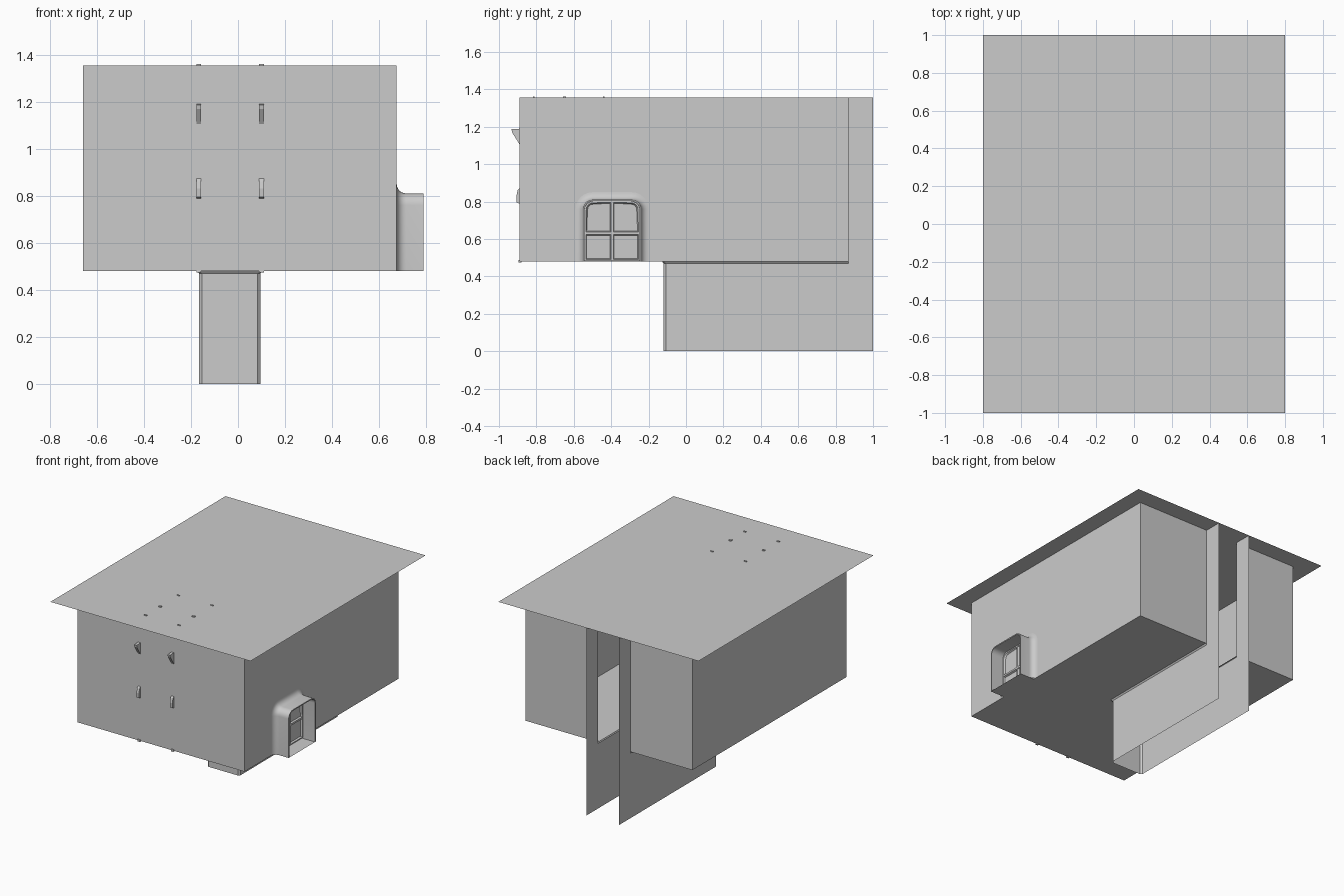
import bpy
import bmesh
import math

cube = bpy.data.objects.get("Cube")
if cube:
    bpy.data.objects.remove(cube, do_unlink=True)

grey = bpy.data.materials.new("plain grey")
grey.use_nodes = True
colour = (0.6, 0.6, 0.6, 1)
grey.diffuse_color = colour
grey.node_tree.nodes["Principled BSDF"].inputs["Base Color"].default_value = colour

# Main dimensions
LEFT, RIGHT, FRONT, BACK = 0.675, -0.66, -0.89, 0.87
FLOOR, ROOF = 0.48, 1.355
SLOT_R, SLOT_L, SLOT_FRONT = -0.165, 0.095, -0.12


def finish(name, bm):
    mesh = bpy.data.meshes.new(name)
    bm.to_mesh(mesh)
    bm.free()
    mesh.materials.append(grey)
    obj = bpy.data.objects.new(name, mesh)
    bpy.context.collection.objects.link(obj)
    return obj


def sheet(name, points):
    bm = bmesh.new()
    bm.faces.new([bm.verts.new(p) for p in points])
    return finish(name, bm)


def loft(name, rows):
    """Skin a surface across successive open rows of points."""
    bm = bmesh.new()
    grid = [[bm.verts.new(p) for p in row] for row in rows]
    for a, b in zip(grid, grid[1:]):
        for i in range(len(a) - 1):
            bm.faces.new((a[i], a[i + 1], b[i + 1], b[i]))
    return finish(name, bm)


def prism(name, x, width, profile):
    """Extrude a (y, z) profile sideways about x."""
    bm = bmesh.new()
    face = bm.faces.new([bm.verts.new((x - width / 2, y, z)) for y, z in profile])
    new = bmesh.ops.extrude_face_region(bm, geom=[face])["geom"]
    bmesh.ops.translate(bm, vec=(width, 0, 0),
                        verts=[v for v in new if isinstance(v, bmesh.types.BMVert)])
    bmesh.ops.recalc_face_normals(bm, faces=bm.faces)
    return finish(name, bm)


# Roof sheet
sheet("roof", [(-0.8, -1, ROOF), (0.8, -1, ROOF), (0.8, 1, ROOF), (-0.8, 1, ROOF)])

# Walls, open at the back between the fins
plan = [(SLOT_R, BACK), (RIGHT, BACK), (RIGHT, FRONT),
        (LEFT, FRONT), (LEFT, BACK), (SLOT_L, BACK)]
loft("walls", [[(x, y, z) for x, y in plan] for z in (FLOOR, ROOF)])

# Floor, slotted above the lower channel
slot = [(SLOT_L, SLOT_FRONT), (SLOT_R, SLOT_FRONT)]
sheet("floor", [(x, y, FLOOR) for x, y in plan + slot])


# Lower channel with chamfered corners and a flared top lip
def channel_row(grow, z):
    c = 0.012
    l, r, f = SLOT_L + grow, SLOT_R - grow, SLOT_FRONT - grow
    path = [(r, BACK), (r, f + c), (r + c, f), (l - c, f), (l, f + c), (l, BACK)]
    return [(x, y, z) for x, y in path]


loft("lower_channel", [channel_row(0, 0), channel_row(0, FLOOR - 0.01),
                       channel_row(0.008, FLOOR)])

# Tall rear fins
for side, x in (("right", SLOT_R), ("left", SLOT_L)):
    sheet(side + "_rear_fin", [(x, BACK, 0), (x, 1, 0), (x, 1, ROOF), (x, BACK, ROOF)])

# Window bay: rounded arch swept outwards from a flared base
MID, HALF, TOP, OUT = -0.395, 0.155, 0.81, 0.79


def arch_row(x, grow):
    r = 0.05 + grow
    w, top = HALF + grow, TOP + grow
    row = [(x, MID - w, FLOOR)]
    for sign in (-1, 1):
        for i in range(7):
            a = math.pi / 2 * (i if sign < 0 else 6 - i) / 6
            row.append((x, MID + sign * (w - r + r * math.cos(a)),
                        top - r + r * math.sin(a)))
    return row + [(x, MID + w, FLOOR)]


rows = []
for i in range(7):
    t = math.pi / 2 * i / 6
    rows.append(arch_row(LEFT + 0.04 * (1 - math.cos(t)), 0.04 * (1 - math.sin(t))))
rows += [arch_row(OUT, 0), arch_row(OUT, -0.008), arch_row(LEFT, -0.008)]
bay = loft("window_bay", rows)
bpy.context.view_layer.objects.active = bay
bay.select_set(True)
bpy.ops.object.shade_smooth_by_angle(angle=math.radians(35))
bay.select_set(False)
sheet("window_bay_sill", [(LEFT, MID - HALF, FLOOR), (OUT, MID - HALF, FLOOR),
                          (OUT, MID + HALF, FLOOR), (LEFT, MID + HALF, FLOOR)])

# Four-pane window with sunken panes
bm = bmesh.new()
n = 3
ys = [MID + HALF * k for k in (-0.95, 0, 0.95)]
zs = (FLOOR + 0.005, 0.63, TOP - 0.008)
grid = [[bm.verts.new((0.692, y, z)) for y in ys] for z in zs]
for j in range(n - 1):
    for i in range(n - 1):
        bm.faces.new((grid[j][i], grid[j][i + 1], grid[j + 1][i + 1], grid[j + 1][i]))
bmesh.ops.bevel(bm, geom=[grid[2][0], grid[2][2]], offset=0.045, segments=4,
                profile=0.5, affect="VERTICES")
bmesh.ops.inset_individual(bm, faces=bm.faces[:], thickness=0.009)
bmesh.ops.inset_individual(bm, faces=[f for f in bm.faces if len(f.verts) > 4
                                      or f.calc_area() > 0.01],
                           thickness=0.007, depth=-0.012)
finish("window", bm)

# Small brackets poking through the front wall, floor edge and roof
IN = FRONT + 0.01
brackets = {
    "upper_hook": [(IN, 1.19), (-0.933, 1.187), (-0.93, 1.17), (IN, 1.09)],
    "lower_hook": [(IN, 0.885), (-0.9, 0.86), (-0.907, 0.83), (-0.905, 0.795), (IN, 0.785)],
    "floor_stud": [(IN, 0.49), (-0.896, 0.488), (-0.896, 0.474), (IN, 0.474)],
}
for y, d in ((-0.44, 0.006), (-0.65, 0.016), (-0.815, 0.008)):
    brackets["roof_stud_%d" % len(brackets)] = [
        (y - d / 2, ROOF - 0.01), (y + d / 2, ROOF - 0.01),
        (y + d / 2, ROOF + 0.006), (y - d / 2, ROOF + 0.006)]
for side, x in (("right", -0.167), ("left", 0.1)):
    for name, profile in brackets.items():
        prism(side + "_" + name, x, 0.02, profile)
